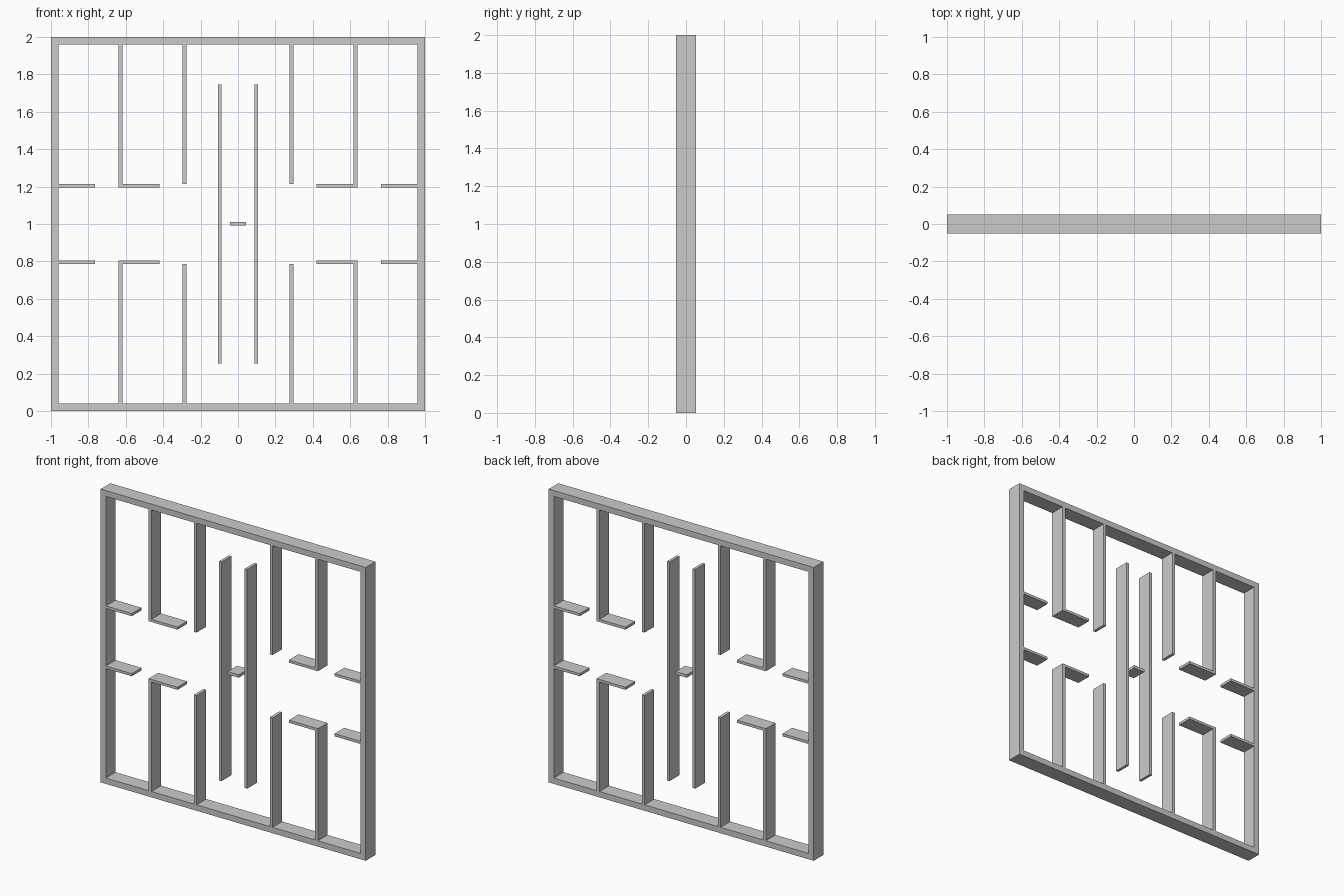
import bpy, bmesh

if "Cube" in bpy.data.objects:
    bpy.data.objects.remove(bpy.data.objects["Cube"])

HALF_DEPTH = 0.052
MID_Z = 1.0


def extrude_profile(name, outline, mirror=(False, False), hole=None):
    """Extrude an (x, z) outline through the depth; z is measured from the middle."""
    bm = bmesh.new()
    rings = [outline] + ([hole] if hole else [])
    front = [[bm.verts.new((x, -HALF_DEPTH, z)) for x, z in r] for r in rings]
    if hole:
        n = len(outline)
        faces = [bm.faces.new((front[0][i], front[0][(i + 1) % n],
                               front[1][(i + 1) % n], front[1][i])) for i in range(n)]
    else:
        faces = [bm.faces.new(front[0])]
    new = bmesh.ops.extrude_face_region(bm, geom=faces, use_keep_orig=True)["geom"]
    bmesh.ops.translate(bm, vec=(0, 2 * HALF_DEPTH, 0),
                        verts=[g for g in new if isinstance(g, bmesh.types.BMVert)])
    bmesh.ops.recalc_face_normals(bm, faces=bm.faces)
    mesh = bpy.data.meshes.new(name)
    bm.to_mesh(mesh)
    bm.free()
    ob = bpy.data.objects.new(name, mesh)
    ob.location.z = MID_Z
    bpy.context.collection.objects.link(ob)
    if any(mirror):
        m = ob.modifiers.new("Mirror", "MIRROR")
        m.use_axis = (mirror[0], False, mirror[1])
        m.use_mirror_merge = False
    return ob


def rect(x0, x1, z0, z1):
    return [(x0, z0), (x1, z0), (x1, z1), (x0, z1)]


# Outer frame
extrude_profile("outer_frame", rect(-1, 1, -1, 1), hole=rect(-0.96, 0.96, -0.96, 0.96))

# Quarter parts, mirrored left/right and up/down
quarter = (True, True)
extrude_profile("side_stub", rect(0.765, 0.96, 0.196, 0.214), quarter)
extrude_profile("corner_wall", [(0.42, 0.196), (0.639, 0.196), (0.639, 0.96),
                                (0.617, 0.96), (0.617, 0.214), (0.42, 0.214)], quarter)
extrude_profile("inner_wall", rect(0.276, 0.297, 0.215, 0.96), quarter)

# Central pair of long walls and the small bridge between them
extrude_profile("centre_wall", rect(0.087, 0.106, -0.747, 0.747), (True, False))
extrude_profile("centre_bar", rect(-0.042, 0.042, -0.008, 0.012))
